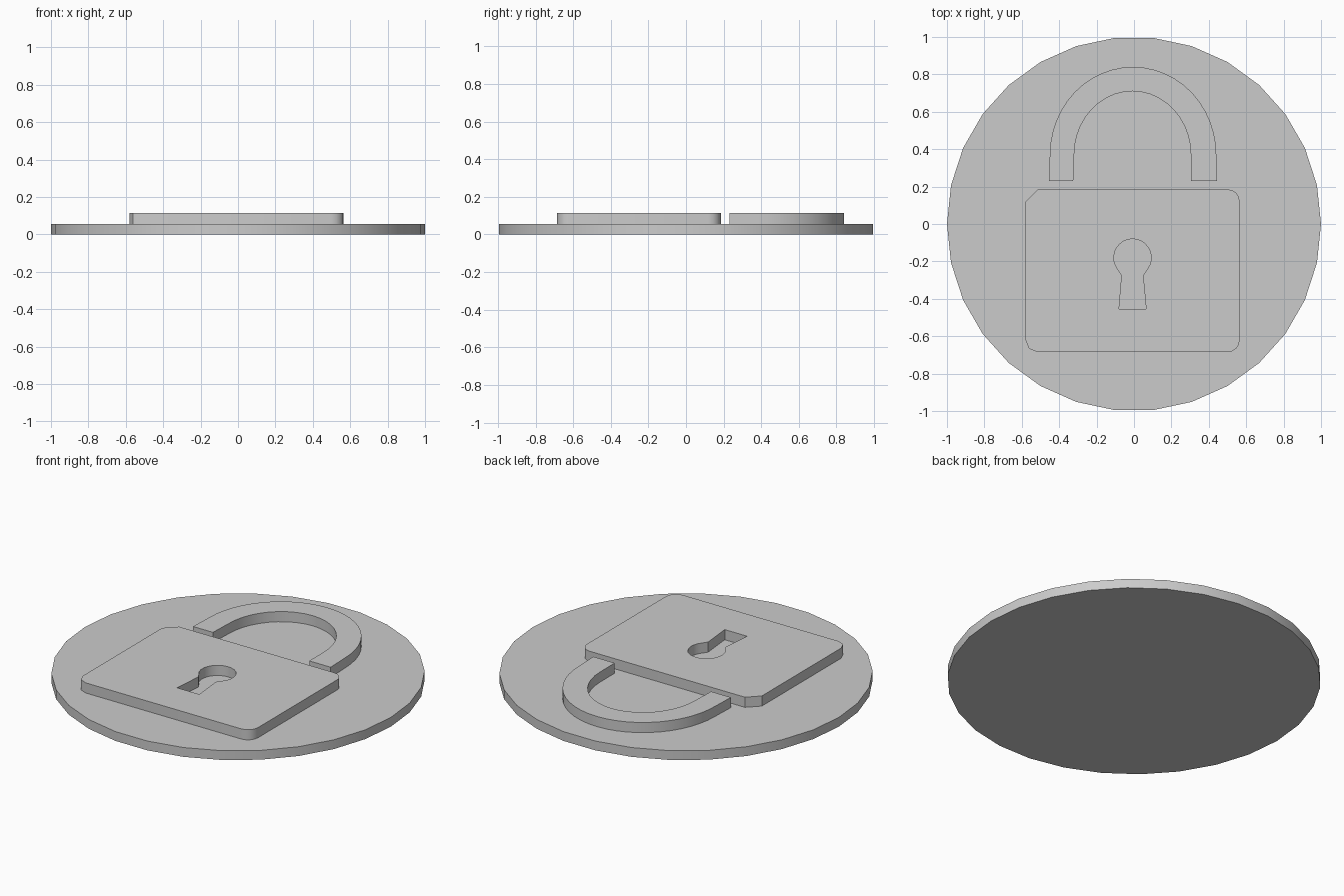
import bpy
import bmesh
from math import cos, sin, pi, radians

cube = bpy.data.objects.get("Cube")
if cube:
    bpy.data.objects.remove(cube, do_unlink=True)

DISC_TOP = 0.055
RELIEF_TOP = 0.115

grey = bpy.data.materials.new("plain_grey")
grey.use_nodes = True
grey.diffuse_color = (0.6, 0.6, 0.6, 1)
grey.node_tree.nodes["Principled BSDF"].inputs["Base Color"].default_value = (0.6, 0.6, 0.6, 1)


def arc(cx, cy, rx, ry, start, end, steps):
    """Points along an elliptical arc, angles in degrees."""
    angles = [radians(start + (end - start) * i / steps) for i in range(steps + 1)]
    return [(cx + rx * cos(a), cy + ry * sin(a)) for a in angles]


def plate(name, loops, bottom, top):
    """Fill closed outlines (later loops are holes) and raise them to a plate."""
    bm = bmesh.new()
    edges = []
    for loop in loops:
        verts = [bm.verts.new((x, y, bottom)) for x, y in loop]
        edges += [bm.edges.new((v, verts[i - 1])) for i, v in enumerate(verts)]
    bmesh.ops.triangle_fill(bm, edges=edges, use_beauty=True, use_dissolve=False)
    raised = bmesh.ops.extrude_face_region(bm, geom=bm.faces[:], use_keep_orig=True)
    for item in raised["geom"]:
        if isinstance(item, bmesh.types.BMVert):
            item.co.z = top
    bmesh.ops.recalc_face_normals(bm, faces=bm.faces[:])
    bmesh.ops.dissolve_limit(bm, angle_limit=radians(0.5), verts=bm.verts[:], edges=bm.edges[:])
    mesh = bpy.data.meshes.new(name)
    bm.to_mesh(mesh)
    bm.free()
    mesh.materials.append(grey)
    obj = bpy.data.objects.new(name, mesh)
    bpy.context.collection.objects.link(obj)
    bpy.ops.object.select_all(action="DESELECT")
    obj.select_set(True)
    bpy.context.view_layer.objects.active = obj
    bpy.ops.object.shade_smooth_by_angle(angle=radians(30))
    return obj


# Round base
plate("base_disc", [arc(0, 0, 1, 1, 0, 348, 29)], 0, DISC_TOP)

# Padlock body with rounded corners and a keyhole through it
left, right, low, high = -0.58, 0.565, -0.685, 0.185
r = 0.065
body = (arc(right - r, high - r, r, r, 0, 90, 4)
        + [(left + r, high), (left, high - r)]
        + arc(left + r, low + r, r, r, 180, 270, 2)
        + arc(right - r, low + r, r, r, 270, 360, 4))
keyhole = (arc(-0.008, -0.18, 0.1, 0.1, -38, 218, 18)
           + [(-0.065, -0.275), (-0.08, -0.455), (0.065, -0.455), (0.048, -0.275)])
plate("lock_body", [body, keyhole], DISC_TOP, RELIEF_TOP)

# Shackle: an arch with two straight legs
shackle = ([(0.445, 0.23)] + arc(-0.005, 0.37, 0.445, 0.47, 0, 180, 24) + [(-0.455, 0.23)]
           + [(-0.325, 0.23)] + arc(-0.008, 0.37, 0.312, 0.34, 180, 0, 20) + [(0.305, 0.23)])
plate("shackle", [shackle], DISC_TOP, RELIEF_TOP)
